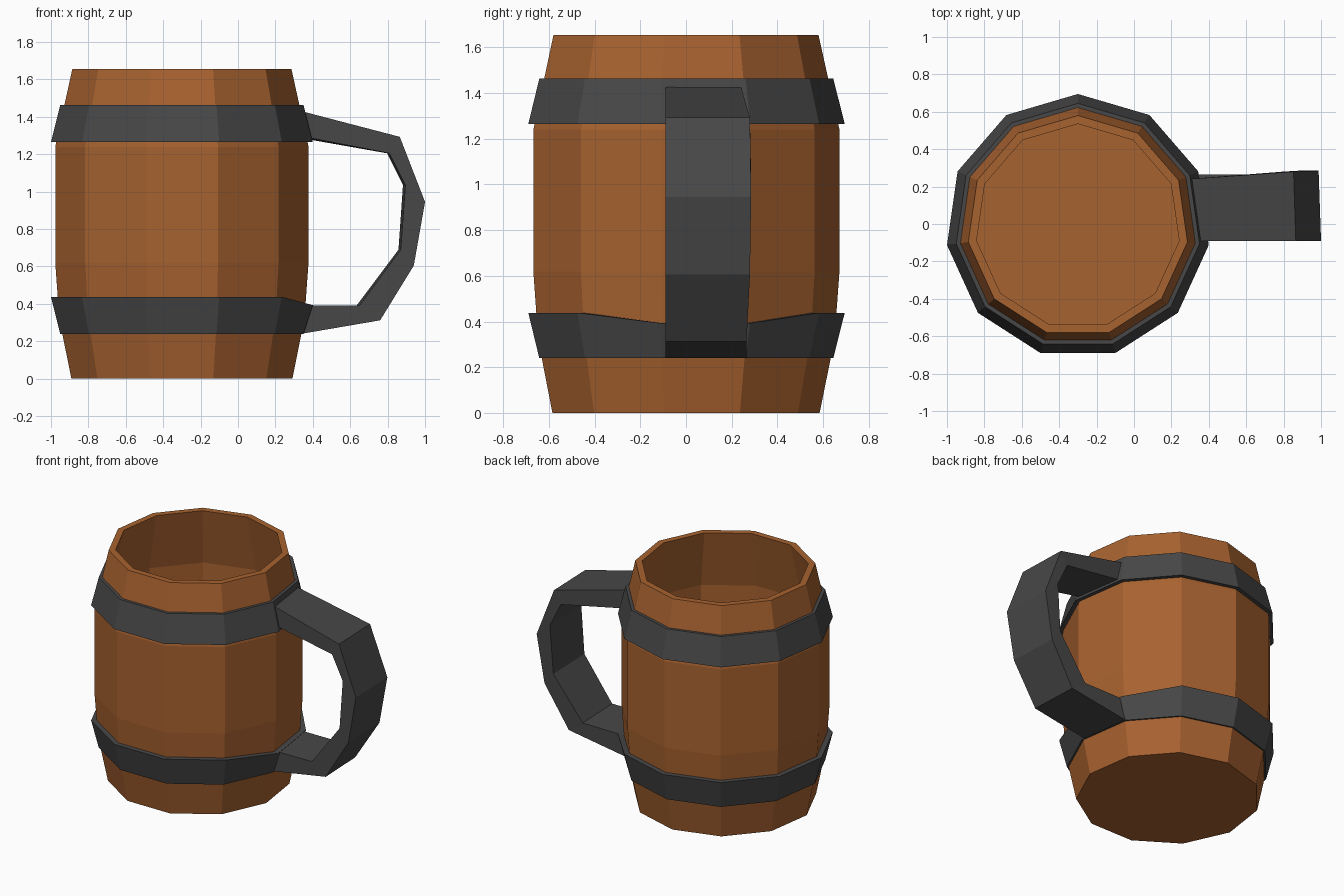
import bpy, bmesh, math

if "Cube" in bpy.data.objects:
    bpy.data.objects.remove(bpy.data.objects["Cube"])

SIDES = 11
CX, CY = -0.30, -0.012


def material(name, rgb):
    m = bpy.data.materials.new(name)
    m.diffuse_color = (*rgb, 1)
    m.use_nodes = True
    m.node_tree.nodes["Principled BSDF"].inputs["Base Color"].default_value = m.diffuse_color
    return m


wood = material("brown wood", (0.39, 0.122, 0.029))
iron = material("dark iron", (0.064, 0.064, 0.064))


def finish(bm, name, mat):
    bmesh.ops.recalc_face_normals(bm, faces=bm.faces)
    me = bpy.data.meshes.new(name)
    bm.to_mesh(me)
    bm.free()
    me.materials.append(mat)
    ob = bpy.data.objects.new(name, me)
    bpy.context.collection.objects.link(ob)
    return ob


def bridge(bm, a, b):
    n = len(a)
    for i in range(n):
        bm.faces.new((a[i], a[(i + 1) % n], b[(i + 1) % n], b[i]))


def lathe(name, profile, mat, closed, dips=None):
    """Spin a (radius, z) profile; closed joins last ring to first, else cap both.
    dips lowers chosen rings on the two corners beside the handle."""
    bm = bmesh.new()
    rings = []
    for j, (r, z) in enumerate(profile):
        ring = []
        for k in range(SIDES):
            a = math.pi / 2 - k * math.tau / SIDES
            zz = z - (dips or {}).get(j, 0) * (k in (2, 3))
            ring.append(bm.verts.new((CX + r * math.cos(a), CY + r * math.sin(a), zz)))
        rings.append(ring)
    for a, b in zip(rings, rings[1:]):
        bridge(bm, a, b)
    if closed:
        bridge(bm, rings[-1], rings[0])
    else:
        bm.faces.new(rings[0])
        bm.faces.new(rings[-1])
    return finish(bm, name, mat)


# Hollow barrel cup: outside going up, inside going down to the floor
lathe("cup", [(0.597, 0), (0.662, 0.32), (0.684, 0.62), (0.684, 1.24), (0.592, 1.655),
              (0.547, 1.655), (0.639, 1.24), (0.639, 0.62), (0.617, 0.32), (0.567, 0.06)],
      wood, False)

# Iron hoops, flared toward the belly
lathe("upper_hoop", [(0.707, 1.265), (0.657, 1.463), (0.625, 1.463), (0.672, 1.265)], iron, True)
lathe("lower_hoop", [(0.657, 0.24), (0.707, 0.438), (0.66, 0.438), (0.63, 0.24)], iron, True,
      {1: 0.045, 2: 0.045})

# Handle stations: outer x, z, inner x, z, far side y, far side x shift
stations = [
    (0.34, 1.430, 0.37, 1.290, 0.24, -0.053),
    (0.865, 1.293, 0.81, 1.205, 0.28, -0.012),
    (1.00, 0.945, 0.895, 1.035, 0.285, -0.013),
    (0.94, 0.605, 0.87, 0.690, 0.28, -0.012),
    (0.76, 0.312, 0.65, 0.392, 0.265, -0.015),
    (0.34, 0.240, 0.37, 0.390, 0.265, -0.053),
]
bm = bmesh.new()
loops = []
for ox, oz, ix, iz, y, dx in stations:
    loops.append([bm.verts.new(p) for p in (
        (ox, -0.09, oz), (ox + dx, y, oz), (ix + dx, y, iz), (ix, -0.09, iz))])
for a, b in zip(loops, loops[1:]):
    bridge(bm, a, b)
bm.faces.new(loops[0])
bm.faces.new(loops[-1])
finish(bm, "handle", iron)
